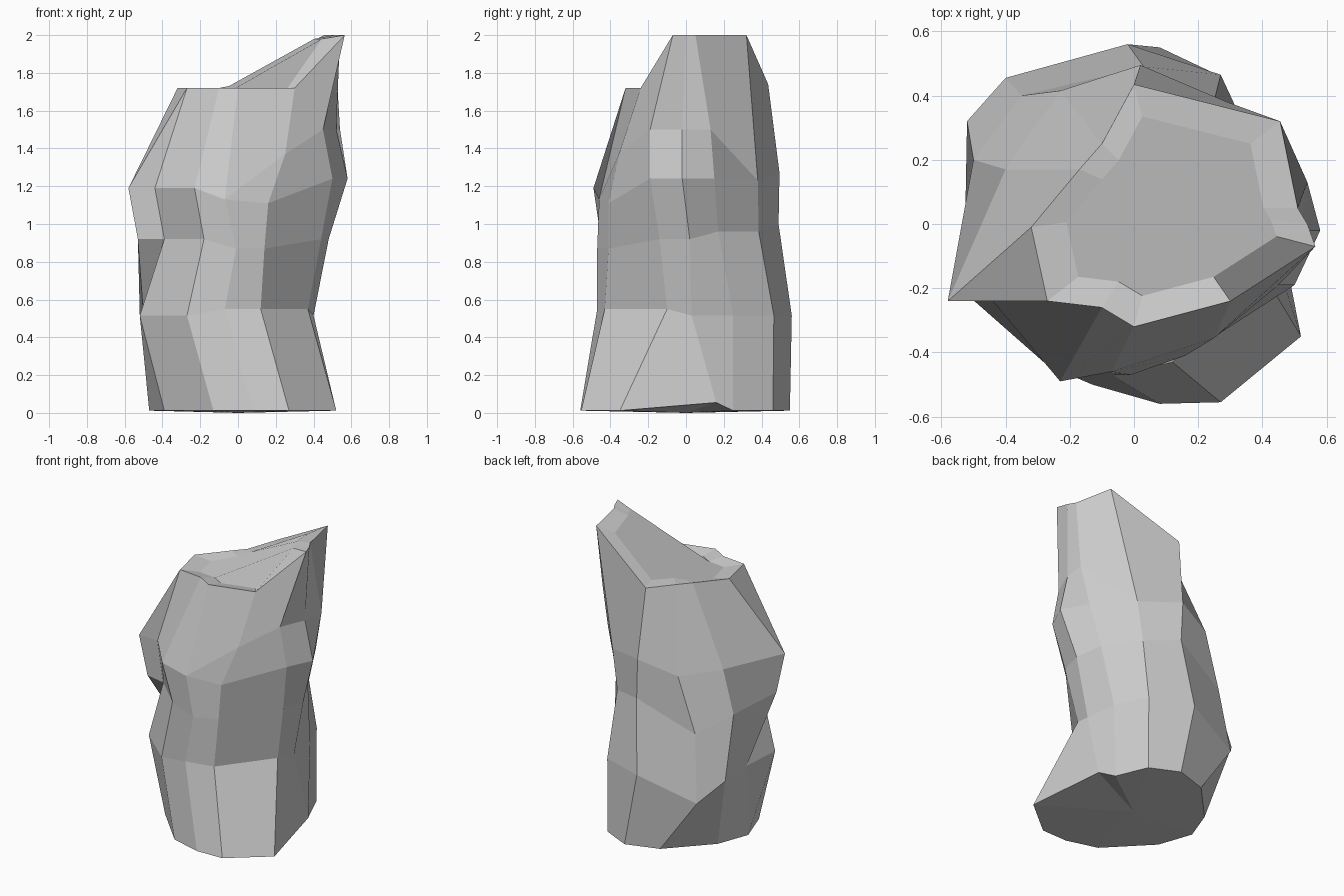
import bpy, bmesh
from mathutils import Vector

if "Cube" in bpy.data.objects:
    bpy.data.objects.remove(bpy.data.objects["Cube"])


def ring(z, xy, tweaks=None):
    """Twelve-sided contour, counter-clockwise from the left, with local height changes."""
    tweaks = tweaks or {}
    return [Vector((x, y, tweaks.get(i, z))) for i, (x, y) in enumerate(xy)]


# contours of the chipped rock column
base = ring(0.012, [(-.47, 0), (-.39, -.23), (-.13, -.50), (.08, -.56), (.27, -.555), (.52, -.35),
                    (.42, .16), (.36, .25), (.27, .46), (.08, .55), (-.14, .48), (-.39, .215)], {6: .055})
low = ring(0.515, [(-.50, .06), (-.52, -.22), (-.27, -.44), (-.07, -.47), (.12, -.43), (.37, -.10),
                   (.40, .03), (.37, .25), (.27, .465), (-.02, .56), (-.40, .455), (-.52, .32)],
           {3: .55, 4: .55, 5: .55, 10: .38})
waist = ring(0.92, [(-.53, -.22), (-.39, -.25), (-.18, -.45), (-.01, -.47), (.14, -.41), (.44, -.14),
                    (.48, .02), (.41, .17), (.25, .385), (.03, .49), (-.35, .40), (-.50, .20)],
             {3: .87, 4: .87, 7: .96, 8: .96, 9: 1.0, 10: .82})
shoulder = ring(1.19, [(-.58, -.24), (-.44, -.24), (-.23, -.49), (-.07, -.46), (.16, -.41), (.50, -.19),
                       (.58, -.02), (.485, .15), (.29, .38), (.02, .495), (-.23, .415), (-.40, .17)],
                {3: 1.13, 4: 1.11, 5: 1.24, 6: 1.24, 7: 1.24, 8: 1.23, 9: 1.27})
rim = ring(1.72, [(-.32, -.01), (-.27, -.24), (-.10, -.26), (0, -.32), (.30, -.24), (.565, -.07),
                  (.54, 0), (.51, .05), (.455, .32), (0, .435), (-.10, .25), (-.17, .17)],
           {5: 2.0, 6: 2.0, 7: 2.0, 8: 2.0, 9: 1.74})

# extra corners on the right, between shoulder and rim
chips = {4: (.25, -.355, 1.37), 5: (.45, -.19, 1.50), 6: (.52, -.02, 1.50), 7: (.54, .13, 1.50)}

# slanted broken top, slightly sunken at the front
mid = Vector((.10, .05, 0))
inner_z = {8: 1.95, 9: 1.75, 10: 1.73, 11: 1.71}
inner = [Vector((mid.x + (p.x - mid.x) * .74, mid.y + (p.y - mid.y) * .74, inner_z.get(i, p.z - .02)))
         for i, p in enumerate(rim)]

bm = bmesh.new()
A, B, C, D, F, I = [[bm.verts.new(p) for p in r] for r in (base, low, waist, shoulder, rim, inner)]
E = {i: bm.verts.new(p) for i, p in chips.items()}
n = len(base)


def band(a, b, columns, split=()):
    """Quads between two contours; columns in split get a diagonal from lower left to upper right."""
    for i in columns:
        j = (i + 1) % n
        if i in split:
            bm.faces.new((a[i], a[j], b[j]))
            bm.faces.new((a[i], b[j], b[i]))
        else:
            bm.faces.new((a[i], a[j], b[j], b[i]))


# sides
band(A, B, range(n))
band(B, C, range(n), split=[0])
band(C, D, range(n))
band(D, F, [0, 1, 2, 8, 9, 10, 11], split=[0])
band(D, E, [4, 5, 6])
band(E, F, [4, 5, 6])
for f in ((D[3], D[4], E[4]), (D[3], E[4], F[4], F[3]), (D[7], D[8], E[7]), (E[7], D[8], F[8], F[7])):
    bm.faces.new(f)
band(F, I, range(n))

# caps
bm.faces.new(I)
bottom = bm.verts.new((0, 0, 0))
for i in range(n):
    bm.faces.new((A[(i + 1) % n], A[i], bottom))

bmesh.ops.recalc_face_normals(bm, faces=bm.faces)
mesh = bpy.data.meshes.new("rock_column")
bm.to_mesh(mesh)
bm.free()
bpy.context.collection.objects.link(bpy.data.objects.new("rock_column", mesh))
